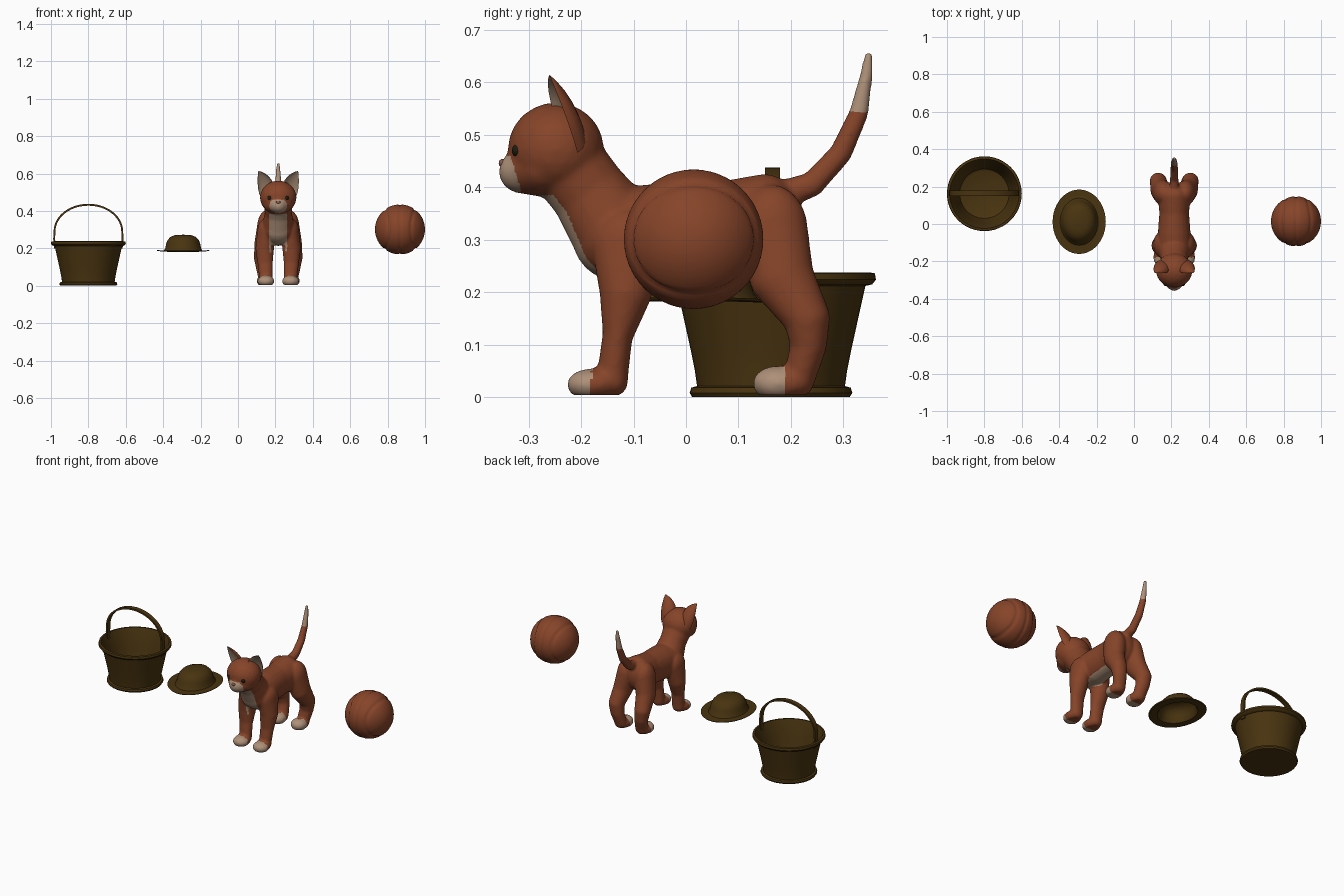
import bpy, bmesh, math
from mathutils import Vector, Matrix

if "Cube" in bpy.data.objects:
    bpy.data.objects.remove(bpy.data.objects["Cube"])


def material(name, rgb):
    m = bpy.data.materials.new(name)
    m.diffuse_color = (*rgb, 1)
    m.use_nodes = True
    m.node_tree.nodes["Principled BSDF"].inputs["Base Color"].default_value = m.diffuse_color
    return m


FUR = material("red_brown", (0.24, 0.058, 0.022))
CREAM = material("cream", (0.42, 0.28, 0.19))
STRAW = material("dark_olive_brown", (0.066, 0.034, 0.005))
DARK = material("near_black", (0.012, 0.012, 0.006))
NOSE = material("nose_pink", (0.25, 0.11, 0.08))


def finish(name, bm, mats, angle=40):
    bmesh.ops.remove_doubles(bm, verts=bm.verts, dist=1e-5)
    bmesh.ops.recalc_face_normals(bm, faces=bm.faces)
    me = bpy.data.meshes.new(name)
    bm.to_mesh(me)
    bm.free()
    return link(name, me, mats, angle)


def link(name, me, mats, angle=40):
    for m in mats:
        me.materials.append(m)
    for p in me.polygons:
        p.use_smooth = True
    me.set_sharp_from_angle(angle=math.radians(angle))
    ob = bpy.data.objects.new(name, me)
    bpy.context.collection.objects.link(ob)
    return ob


def loft(bm, rings, cap=True):
    """Skin a list of equal-length point rings."""
    vs = [[bm.verts.new(p) for p in r] for r in rings]
    n = len(vs[0])
    faces = []
    for a, b in zip(vs, vs[1:]):
        for i in range(n):
            faces.append((i, bm.faces.new((a[i], a[(i + 1) % n], b[(i + 1) % n], b[i]))))
    if cap:
        bm.faces.new(vs[0])
        bm.faces.new(vs[-1])
    return faces


def turned(name, centre, profile, mat, sag=0.0, n=48):
    """Elliptical lathe; profile rows are (rx, ry, z)."""
    bm = bmesh.new()
    rings = []
    for rx, ry, z in profile:
        ring = []
        for i in range(n):
            t = math.tau * i / n
            drop = sag * (ry / 0.172) ** 4 * math.sin(t) ** 2
            ring.append((centre[0] + rx * math.cos(t), centre[1] + ry * math.sin(t), z - drop))
        rings.append(ring)
    loft(bm, rings, cap=False)
    return finish(name, bm, [mat])


# Basket
BX, BY = -0.8, 0.162
basket = [(0, 0), (.15, 0), (.155, .008), (.152, .018), (.141, .021), (.145, .05), (.153, .09),
          (.164, .14), (.18, .212), (.193, .215), (.2, .224), (.198, .236), (.186, .238),
          (.176, .212), (.157, .14), (.145, .08), (.132, .035), (.12, .028), (0, .028)]
turned("basket", (BX, BY), [(r, r, z) for r, z in basket], STRAW)

# Basket handle: flat strip along an arch
arch = [(.178, .2, 0.0), (.183, .25, 0.0)]
arch = [(x, z, 1, 0) for x, z, _ in arch]
for i in range(25):
    t = math.pi * i / 24
    arch.append((.181 * math.cos(t), .29 + .143 * math.sin(t), math.cos(t), math.sin(t)))
arch += [(-.183, .25, -1, 0), (-.178, .2, -1, 0)]
bm = bmesh.new()
loft(bm, [[(BX + x + nx * o, BY + .003 + w, z + nz * o)
           for o, w in ((-.005, -.014), (.005, -.014), (.005, .014), (-.005, .014))]
          for x, z, nx, nz in arch])
finish("basket_handle", bm, [STRAW])

# Hat: hollow crown with a thin oval brim
outer = [(.142, .172, .191), (.118, .145, .188), (.102, .126, .189), (.096, .117, .2),
         (.091, .109, .225), (.083, .098, .245), (.068, .08, .261), (.045, .053, .27), (0, 0, .273)]
inner = [(max(a - .004, 0), max(b - .004, 0), z - .005) for a, b, z in outer]
turned("hat", (-0.293, 0.012), inner[::-1] + outer, STRAW, sag=0.007)

# Ball with pressed seams
R = 0.1335
bm = bmesh.new()
bmesh.ops.create_icosphere(bm, subdivisions=5, radius=1)
for v in bm.verts:
    n = v.co.normalized()
    seam = .52 - .08 * math.cos(2 * math.atan2(n.z, n.y))
    d = min(abs(n.x), abs(abs(n.x) - seam))
    v.co = n * (R - .006 * math.exp(-(d / .045) ** 2)) + Vector((.866, .0145, .301))
finish("ball", bm, [FUR], 60)

# Cat body: chains of ellipsoids, fused by a voxel remesh
CX = 0.215
CHAINS = [  # rows are (x, y, z, rx, ry, rz)
    [(0, -.13, .31, .09, .088, .09), (0, -.05, .31, .088, .08, .098), (0, .06, .315, .08, .08, .095),
     (0, .15, .325, .088, .075, .101)],                                              # torso
    [(0, -.14, .325, .085, .085, .085), (0, -.183, .387, .072, .074, .074),
     (0, -.235, .455, .08, .075, .075)],                                             # neck
    [(0, -.248, .472, .098, .092, .09)],                                             # skull
    [(0, -.275, .44, .082, .055, .058), (0, -.313, .43, .045, .044, .042)],          # muzzle
    [(0, .19, .388, .026, .026, .028), (0, .24, .405, .023, .024, .024),
     (0, .295, .465, .021, .022, .022), (0, .329, .54, .018, .019, .019),
     (0, .344, .615, .013, .013, .013), (0, .348, .65, .009, .009, .01)],            # tail
]
LEGS = [
    [(.066, -.11, .29, .046, .07, .07), (.072, -.115, .2, .05, .05, .05),
     (.07, -.13, .12, .041, .029, .035), (.066, -.139, .05, .037, .03, .03),
     (.066, -.14, .03, .036, .03, .03)],                                             # front leg
    [(.066, -.165, .026, .045, .04, .03), (.066, -.184, .024, .046, .043, .03)],     # front paw
    [(.058, .165, .315, .055, .068, .09), (.075, .182, .23, .052, .062, .06),
     (.086, .23, .152, .045, .045, .042), (.08, .234, .1, .04, .035, .035),
     (.07, .217, .04, .037, .031, .03), (.07, .214, .03, .037, .031, .03)],          # hind leg
    [(.07, .195, .026, .044, .042, .03), (.07, .174, .026, .046, .047, .034)],       # hind paw
]
for chain in LEGS:
    for s in (1, -1):
        CHAINS.append([(s * p[0], *p[1:]) for p in chain])


def blob(bm, p, sub=3):
    m = Matrix.Translation((CX + p[0], p[1], p[2])) @ Matrix.Diagonal((p[3], p[4], p[5], 1))
    bmesh.ops.create_icosphere(bm, subdivisions=sub, radius=1, matrix=m)


bm = bmesh.new()
for chain in CHAINS:
    blob(bm, chain[0])
    for a, b in zip(chain, chain[1:]):
        for k in range(1, 9):
            blob(bm, [u + (v - u) * k / 8 for u, v in zip(a, b)])
raw = finish("cat_raw", bm, [])
rem = raw.modifiers.new("fuse", 'REMESH')
rem.mode = 'VOXEL'
rem.voxel_size = 0.006
smo = raw.modifiers.new("soften", 'SMOOTH')
smo.factor, smo.iterations = 0.5, 8
dg = bpy.context.evaluated_depsgraph_get()
me = bpy.data.meshes.new_from_object(raw.evaluated_get(dg))
bpy.data.objects.remove(raw)
me.materials.clear()
for v in me.vertices:
    v.co.z = max(v.co.z, 0.004)
cat = link("cat_body", me, [FUR, CREAM], 80)
# Cream markings: paws, tail tip, muzzle, bib and belly
for p in me.polygons:
    x, y, z = abs(p.center.x - CX), p.center.y, p.center.z
    n = p.normal
    paw = z < .058 and (y < -.18 or .1 < y < .187)
    tip = y > .2 and z > .545
    muzzle = y < -.313 - (z - .39) * .3 and z < .462 and x < .055
    bib = x < .048 and .18 < z < .385 and y < .1 and abs(n.x) < .7 and (n.y < -.3 or n.z < -.4)
    p.material_index = int(paw or tip or muzzle or bib)

# Ears: tapered shells with a hollow cream front
for s, side in ((1, "left"), (-1, "right")):
    base, tip = Vector((.062, -.232, .512)), Vector((.106, -.26, .613))
    wide = Vector((.033, .022, -.036))
    back = wide.cross(tip - base).normalized()
    if back.y < 0:
        back = -back
    rings = []
    for h, w in ((-.1, 1), (.15, 1), (.4, .86), (.65, .6), (.85, .3), (1, .02)):
        ring = []
        for i in range(16):
            t = math.tau * i / 16
            c, d = math.cos(t), math.sin(t)
            q = base.lerp(tip, h) + wide * (c * w) + back * (w * (.034 * d if d > 0 else -.024 * d))
            ring.append((CX + s * q.x, q.y, q.z))
        rings.append(ring)
    bm = bmesh.new()
    for i, f in loft(bm, rings):
        f.material_index = int(i >= 8)
    finish(side + "_ear", bm, [FUR, CREAM], 50)

    # Eyes
    bm = bmesh.new()
    blob(bm, (s * .044, -.322, .47, .014, .01, .012))
    finish(side + "_eye", bm, [DARK], 80)

# Nose
bm = bmesh.new()
blob(bm, (0, -.35, .446, .012, .007, .008))
finish("nose", bm, [NOSE], 80)
